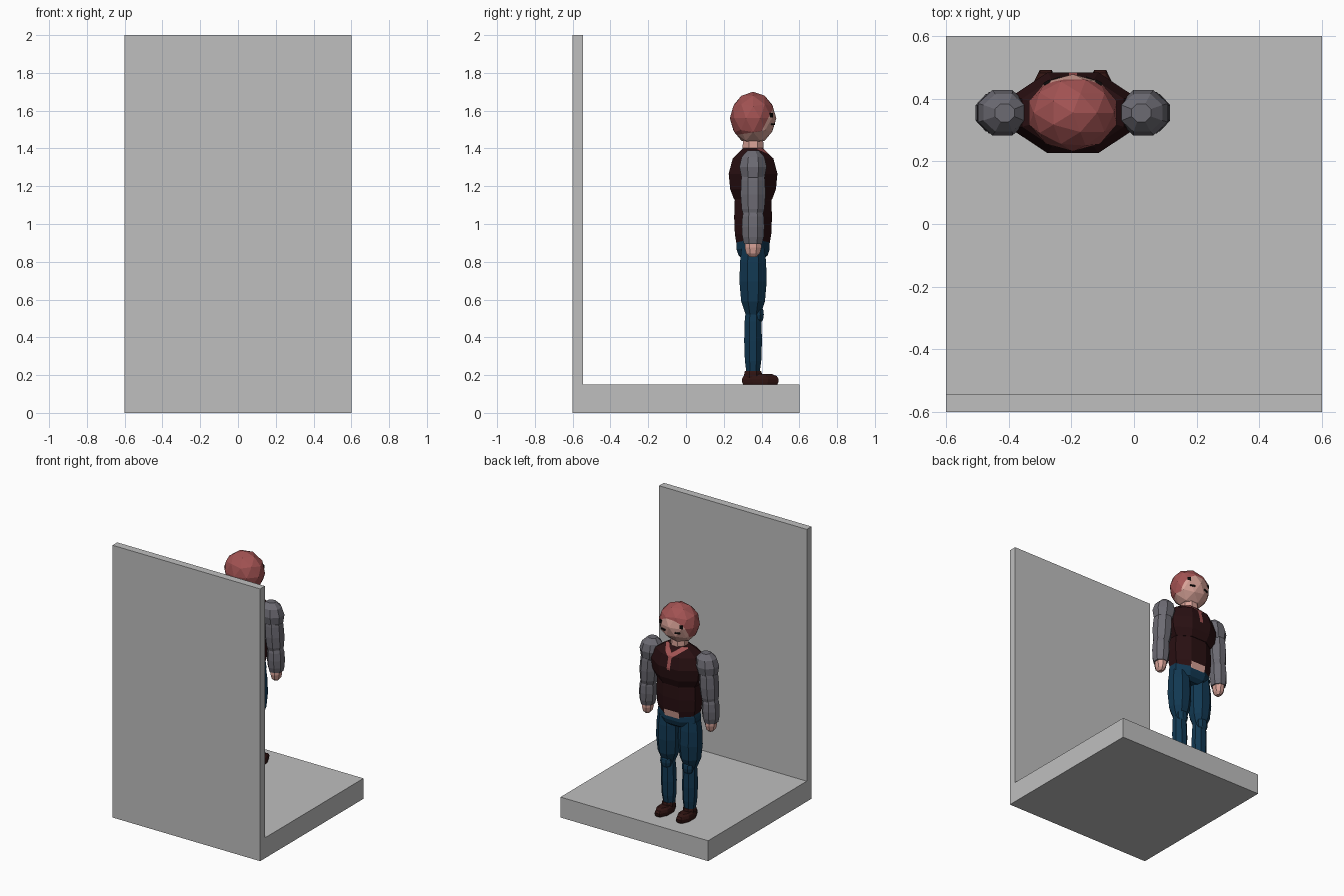
import bpy, bmesh, math

if "Cube" in bpy.data.objects:
    bpy.data.objects.remove(bpy.data.objects["Cube"])

CX, CY = -0.195, 0.355   # where the figure stands
HERE = (CX, CY, 0)


def mat(name, r, g, b):
    m = bpy.data.materials.new(name)
    m.diffuse_color = (r, g, b, 1)
    m.use_nodes = True
    m.node_tree.nodes["Principled BSDF"].inputs["Base Color"].default_value = m.diffuse_color
    return m


GREY = mat("stand grey", 0.52, 0.52, 0.52)
RED = mat("dusty red", 0.36, 0.085, 0.085)
SKIN = mat("skin", 0.68, 0.36, 0.31)
SHIRT = mat("dark maroon", 0.022, 0.005, 0.006)
SLEEVE = mat("sleeve grey", 0.15, 0.145, 0.17)
BLUE = mat("trouser blue", 0.006, 0.04, 0.085)
SHOE = mat("shoe brown", 0.03, 0.007, 0.006)
BLACK = mat("black", 0.004, 0.003, 0.003)


def finish(bm, name, mats, loc=HERE):
    bmesh.ops.recalc_face_normals(bm, faces=bm.faces[:])
    me = bpy.data.meshes.new(name)
    bm.to_mesh(me)
    bm.free()
    for m in mats:
        me.materials.append(m)
    ob = bpy.data.objects.new(name, me)
    ob.location = loc
    bpy.context.collection.objects.link(ob)
    return ob


def box(name, m, size, loc):
    bm = bmesh.new()
    bmesh.ops.create_cube(bm, size=1)
    bmesh.ops.scale(bm, vec=size, verts=bm.verts)
    return finish(bm, name, [m], loc)


def barrel(z0, z1, rx, ry, low, high, x=0, y=0, lean=0, n=8):
    """Eight-sided barrel, widest halfway; low and high are its end widths as fractions.
    Its axis moves sideways by lean from bottom to top."""
    bm = bmesh.new()
    k = 1 / math.cos(math.pi / n)
    loops = []
    for t in (0, 0.2, 0.5, 0.8, 1):
        w = k * (1 - (1 - (low if t < 0.5 else high)) * abs(2 * t - 1) ** 2.5)
        ang = [(i + 0.5) * 2 * math.pi / n for i in range(n)]
        loops.append([bm.verts.new((x + lean * t + w * rx * math.cos(a), y + w * ry * math.sin(a),
                                    z0 + t * (z1 - z0))) for a in ang])
    for a, b in zip(loops, loops[1:]):
        for i in range(n):
            j = (i + 1) % n
            bm.faces.new((a[i], a[j], b[j], b[i]))
    bm.faces.new(loops[0])
    bm.faces.new(loops[-1])
    return bm


def cut(bm, co, no):
    bmesh.ops.bisect_plane(bm, geom=bm.verts[:] + bm.edges[:] + bm.faces[:],
                           plane_co=co, plane_no=no, dist=1e-5)


def paint(bm, rule):
    for f in bm.faces:
        f.material_index = int(rule(f.calc_center_median()))


# Stand: floor slab and upright board
box("floor_slab", GREY, (1.2, 1.2, 0.15), (0, 0, 0.075))
box("back_board", GREY, (1.2, 0.055, 1.85), (0, -0.5725, 1.075))

# Head: faceted ball, hair cut in by two planes
HX, HY, HZ = 0.147, 0.123, 0.14
bm = bmesh.new()
bmesh.ops.create_icosphere(bm, subdivisions=2, radius=1)
bmesh.ops.scale(bm, vec=(HX, HY, HZ), verts=bm.verts)
cut(bm, (0, 0.08, 0), (0, -2, 1))
cut(bm, (0, 0, -0.075), (0, -0.15, 1))
paint(bm, lambda c: c.z > 2 * c.y - 0.16 and c.z > -0.075 + 0.15 * c.y)
finish(bm, "head", [SKIN, RED], (CX, CY, 1.56))


# Face marks: two eyes and the two ends of the mouth
def face_mark(name, s, x, z, size):
    y = 0.96 * HY * math.sqrt(1 - (x / HX) ** 2 - (z / HZ) ** 2)
    ob = box(name, BLACK, size, (CX + s * x, CY + y, 1.56 + z))
    ob.rotation_euler.z = -s * math.atan2(x / HX ** 2, y / HY ** 2)


for s, side in ((-1, "left"), (1, "right")):
    face_mark("eye_" + side, s, 0.083, 0.015, (0.022, 0.009, 0.024))
    face_mark("mouth_end_" + side, s, 0.058, -0.032, (0.036, 0.009, 0.01))

# Neck and hips
finish(barrel(1.36, 1.45, 0.058, 0.055, 1, 0.95), "neck", [SKIN])
finish(barrel(0.81, 0.925, 0.152, 0.088, 0.55, 0.95), "hips", [BLUE])

# Chest with a Y-shaped red trim cut into the front
bm = barrel(1.13, 1.402, 0.195, 0.129, 0.78, 0.4)
for s in (-1, 1):
    cut(bm, (s * 0.013, 0, 0), (1, 0, 0))
    for d in (-0.018, 0.018):
        cut(bm, (0, 0, 1.345 + d), (-s * 0.75, 0, 1))
cut(bm, (0, 0, 1.25), (0, 0, 1))
paint(bm, lambda c: c.y > 0.03 and (abs(c.z - 1.345 - 0.75 * abs(c.x)) < 0.018
                                    or (abs(c.x) < 0.013 and 1.25 < c.z < 1.345)))
finish(bm, "chest", [SHIRT, RED])

# Belly, with bare skin showing under the shirt front
bm = barrel(0.89, 1.18, 0.158, 0.1, 0.87, 0.9)
for s in (-1, 1):
    cut(bm, (s * 0.06, 0, 0), (1, 0, 0))
cut(bm, (0, 0, 0.94), (0, 0, 1))
paint(bm, lambda c: c.y > 0.03 and abs(c.x) < 0.06 and c.z < 0.94)
finish(bm, "belly", [SHIRT, SKIN])

# Arms and legs, mirrored
for s, side in ((-1, "left"), (1, "right")):
    def limb(name, m, z0, z1, rx, ry, low, high, x, y=0, lean=0):
        finish(barrel(z0, z1, rx, ry, low, high, s * x, y, s * lean), name + "_" + side, [m])

    limb("shoulder", SLEEVE, 1.215, 1.39, 0.078, 0.072, 0.5, 0.4, 0.232, lean=-0.014)
    limb("upper_arm", SLEEVE, 1.03, 1.28, 0.062, 0.066, 0.7, 0.85, 0.25, lean=-0.015)
    limb("forearm", SLEEVE, 0.895, 1.075, 0.056, 0.06, 0.8, 0.8, 0.257, lean=-0.005)
    limb("hand", SKIN, 0.825, 0.925, 0.036, 0.044, 0.4, 0.9, 0.257)
    limb("thigh", BLUE, 0.52, 0.87, 0.08, 0.072, 0.55, 0.85, 0.089)
    limb("knee", BLUE, 0.48, 0.56, 0.042, 0.032, 0.6, 0.7, 0.088, 0.025)
    limb("shin", BLUE, 0.205, 0.555, 0.051, 0.047, 0.72, 0.8, 0.084, lean=0.004)
    limb("shoe", SHOE, 0.15, 0.205, 0.047, 0.098, 0.92, 0.65, 0.087, 0.038)
    limb("shoe_cuff", SHOE, 0.185, 0.222, 0.042, 0.047, 1, 0.9, 0.085)
